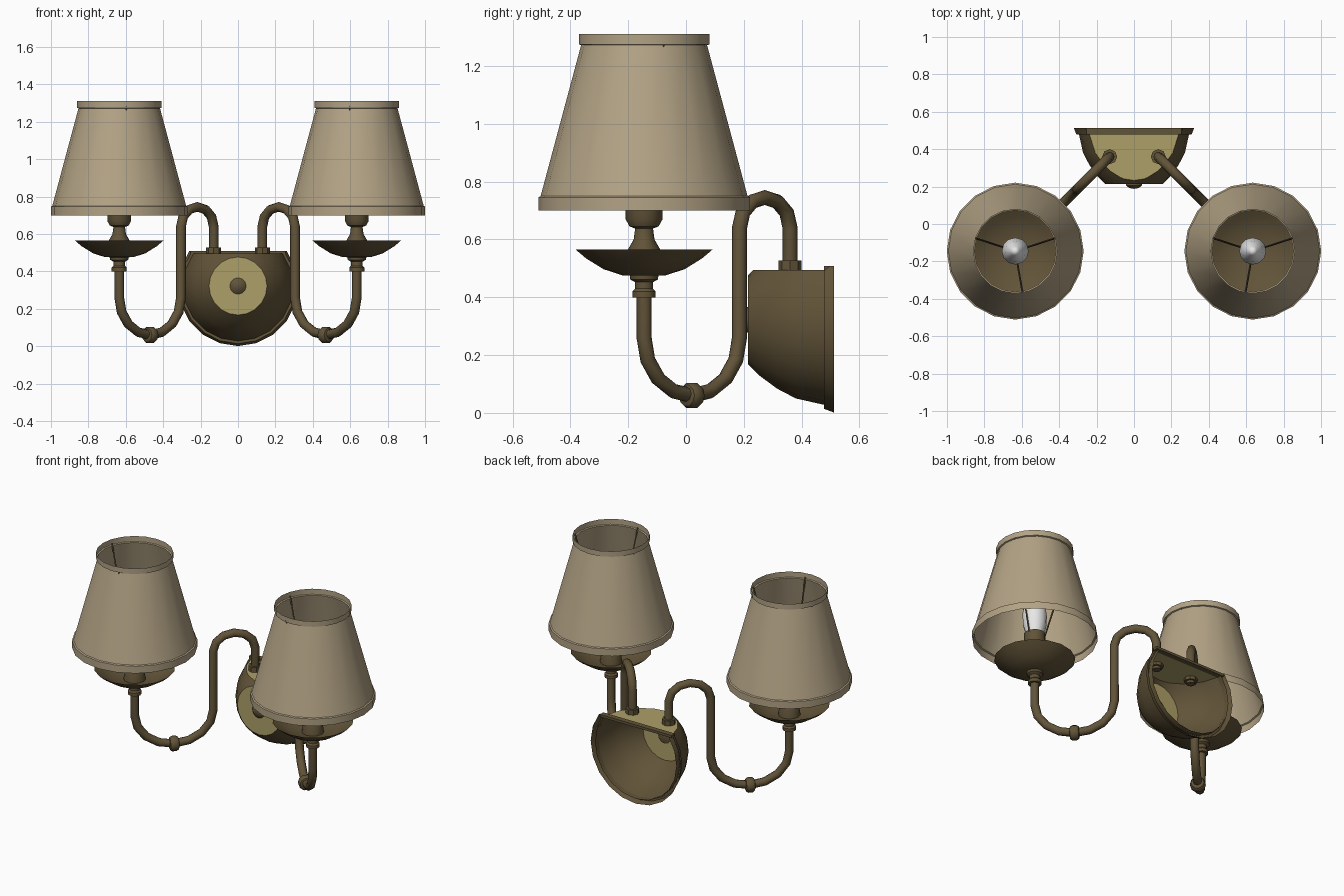
import bpy, bmesh, math
from mathutils import Vector, Matrix

if "Cube" in bpy.data.objects:
    bpy.data.objects.remove(bpy.data.objects["Cube"])


def material(name, rgb):
    m = bpy.data.materials.new(name)
    m.diffuse_color = (*rgb, 1)
    m.use_nodes = True
    m.node_tree.nodes["Principled BSDF"].inputs["Base Color"].default_value = m.diffuse_color
    return m


BRONZE = material("bronze", (0.12, 0.087, 0.04))
FABRIC = material("shade_fabric", (0.45, 0.365, 0.235))
BRASS = material("pale_brass", (0.42, 0.35, 0.14))
GLASS = material("white_glass", (0.8, 0.8, 0.8))


def finish(ob, angle=35):
    bpy.ops.object.select_all(action='DESELECT')
    ob.select_set(True)
    bpy.context.view_layer.objects.active = ob
    if ob.type == 'CURVE':
        bpy.ops.object.convert(target='MESH')
    bpy.ops.object.shade_smooth_by_angle(angle=math.radians(angle))


def lathe_bm(profile, segs, matrix):
    """Revolve (radius, height) points about z, then place with matrix."""
    bm = bmesh.new()
    rings = []
    for r, h in profile:
        n = 1 if r == 0 else segs
        rings.append([bm.verts.new((r * math.cos(2 * math.pi * i / segs),
                                    r * math.sin(2 * math.pi * i / segs), h)) for i in range(n)])
    for a, b in zip(rings, rings[1:]):
        for i in range(segs):
            j = (i + 1) % segs
            quad = [a[i % len(a)], a[j % len(a)], b[j % len(b)], b[i % len(b)]]
            bm.faces.new(list(dict.fromkeys(quad)))
    bmesh.ops.transform(bm, matrix=matrix, verts=bm.verts)
    return bm


def to_object(name, bm, mats):
    bmesh.ops.recalc_face_normals(bm, faces=bm.faces)
    me = bpy.data.meshes.new(name)
    bm.to_mesh(me)
    bm.free()
    for m in mats:
        me.materials.append(m)
    ob = bpy.data.objects.new(name, me)
    bpy.context.collection.objects.link(ob)
    finish(ob)
    return ob


def lathe(name, profile, mat, segs=16, matrix=Matrix()):
    return to_object(name, lathe_bm(profile, segs, matrix), [mat])


def tube(name, points, radius, mat, res=2):
    cu = bpy.data.curves.new(name, 'CURVE')
    cu.dimensions = '3D'
    cu.bevel_depth = radius
    cu.bevel_resolution = res
    cu.use_fill_caps = True
    sp = cu.splines.new('POLY')
    sp.points.add(len(points) - 1)
    for p, co in zip(sp.points, points):
        p.co = (*co, 1)
    cu.materials.append(mat)
    ob = bpy.data.objects.new(name, cu)
    bpy.context.collection.objects.link(ob)
    finish(ob, 50)


def cut_top(bm, z):
    bmesh.ops.bisect_plane(bm, geom=bm.verts[:] + bm.edges[:] + bm.faces[:], dist=1e-5,
                           plane_co=(0, 0, z), plane_no=(0, 0, 1), clear_outer=True)


# Wall cup: hollow dome facing -y, cut flat on top, brass front disc and top
CUP = Matrix.Translation((0, 0, 0.322)) @ Matrix.Rotation(-math.pi / 2, 4, 'X')
TOP = 0.495
bm = lathe_bm([(0, 0.215), (0.155, 0.215), (0.19, 0.25), (0.238, 0.315), (0.272, 0.38),
               (0.295, 0.482)], 20, CUP)
for f in bm.faces:
    f.material_index = 1 if f.calc_center_median().y < 0.22 else 0
cut_top(bm, TOP)
edge = sorted([v for v in bm.verts if abs(v.co.z - TOP) < 1e-4], key=lambda v: v.co.x)
bm.faces.new(edge).material_index = 1
to_object("wall_cup", bm, [BRONZE, BRASS])

# Flared rim against the wall, with its straight top strip
bm = lathe_bm([(0.29, 0.512), (0.29, 0.478), (0.308, 0.478), (0.321, 0.512)], 20, CUP)
cut_top(bm, 0.508)
to_object("wall_rim", bm, [BRONZE])
bm = bmesh.new()
bmesh.ops.create_cube(bm, size=1, matrix=Matrix.Translation((0, 0.495, 0.5)) @
                      Matrix.Diagonal((0.51, 0.034, 0.016, 1)))
to_object("wall_rim_top", bm, [BRONZE])

# Centre knob, passing through the disc
lathe("centre_knob", [(0, 0.188), (0.025, 0.192), (0.044, 0.207), (0.044, 0.222), (0, 0.235)],
      BRONZE, 12, CUP)

for side, label in ((1, "right"), (-1, "left")):
    def at(x, z):
        """Point in the diagonal plane of the arm, given its x and z."""
        return Vector((side * x, 0.49 - x, z))

    LAMP = Matrix.Translation(at(0.635, 0))

    # Swan-neck arm: small arch, then a deep U up to the lamp
    path = [at(0.13, 0.46), at(0.13, 0.64)]
    for k in range(1, 6):
        t = math.pi * k / 6
        path.append(at(0.2175 - 0.0875 * math.cos(t), 0.64 + 0.105 * math.sin(t)))
    path.append(at(0.305, 0.64))
    for k in range(0, 9):
        t = math.pi * k / 8
        path.append(at(0.47 - 0.165 * math.cos(t), 0.26 - 0.2 * math.sin(t)))
    path.append(at(0.635, 0.47))
    tube(label + "_arm", path, 0.026, BRONZE)

    # Nut where the arm enters the cup, above and below the top
    lathe(label + "_arm_nut", [(0, 0.475), (0.04, 0.475), (0.04, 0.527), (0, 0.527)],
          BRONZE, 8, Matrix.Translation(at(0.13, 0)))

    # Ring round the bottom of the U
    spin = Vector((side, -1, 0)).to_track_quat('Z', 'Y').to_matrix().to_4x4()
    lathe(label + "_arm_ring", [(0.02, -0.03), (0.038, -0.025), (0.046, -0.012),
                                (0.046, 0.012), (0.038, 0.025), (0.02, 0.03)],
          BRONZE, 10, Matrix.Translation(at(0.47, 0.06)) @ spin)

    # Turned collar below the dish
    lathe(label + "_collar", [(0, 0.398), (0.04, 0.4), (0.04, 0.42), (0.031, 0.43),
                              (0.031, 0.452), (0.048, 0.462), (0.05, 0.478), (0, 0.48)],
          BRONZE, 12, LAMP)

    # Drip dish
    lathe(label + "_dish", [(0, 0.475), (0.075, 0.476), (0.14, 0.497), (0.2, 0.534),
                            (0.238, 0.566), (0.19, 0.537), (0.13, 0.505), (0, 0.486)],
          BRONZE, 16, LAMP)

    # Turned neck and bulb holder
    lathe(label + "_bulb_holder", [(0, 0.488), (0.066, 0.49), (0.056, 0.565), (0.036, 0.6),
                                   (0.031, 0.638), (0.05, 0.645), (0.064, 0.67),
                                   (0.064, 0.735), (0, 0.738)], BRONZE, 12, LAMP)

    # Candle bulb
    lathe(label + "_bulb", [(0, 0.73), (0.052, 0.735), (0.07, 0.8), (0.072, 0.87),
                            (0.055, 0.97), (0.025, 1.05), (0, 1.08)], GLASS, 12, LAMP)

    # Lampshade: open cone with a straight band at each end
    lathe(label + "_lampshade", [(0.366, 0.7), (0.366, 0.746), (0.358, 0.75), (0.218, 1.272),
                                 (0.226, 1.275), (0.226, 1.31)], FABRIC, 20, LAMP)

    # Three struts holding the shade
    for n, deg in enumerate((18, 162, 270 - 10 * side)):
        d = Vector((math.cos(math.radians(deg)), math.sin(math.radians(deg)), 0))
        tube(f"{label}_shade_strut_{n + 1}",
             [at(0.635, 0.725) + d * 0.06, at(0.635, 1.285) + d * 0.22], 0.005, BRONZE, 0)
